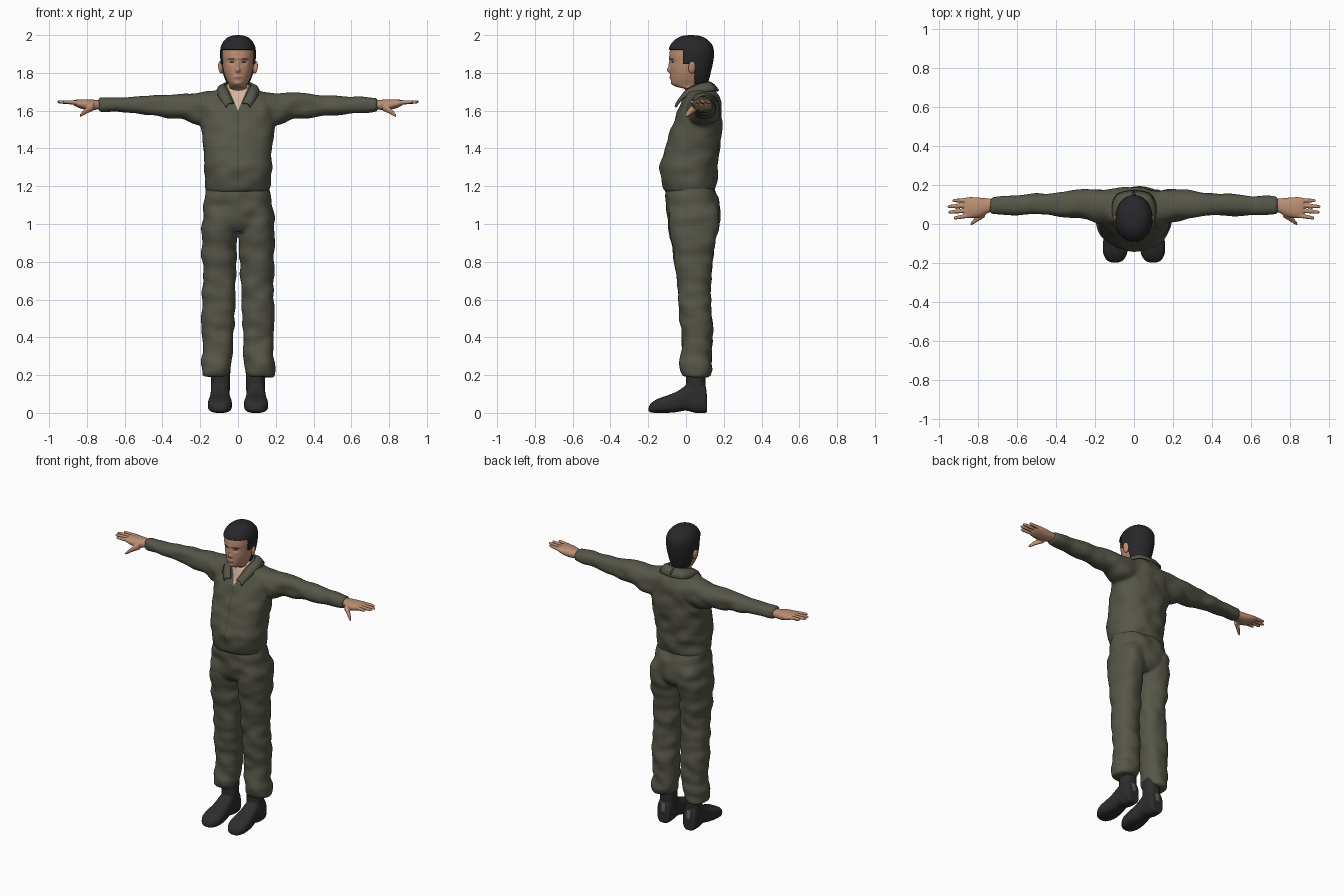
import bpy, bmesh, math
from mathutils import Vector, Matrix, noise

if "Cube" in bpy.data.objects:
    bpy.data.objects.remove(bpy.data.objects["Cube"])


def material(name, r, g, b):
    m = bpy.data.materials.new(name)
    m.use_nodes = True
    m.diffuse_color = (r, g, b, 1)
    bsdf = m.node_tree.nodes["Principled BSDF"]
    bsdf.inputs["Base Color"].default_value = (r, g, b, 1)
    bsdf.inputs["Roughness"].default_value = 0.8
    return m


olive = material("olive cloth", 0.092, 0.092, 0.066)
seam = material("dark olive seam", 0.06, 0.06, 0.045)
skin = material("skin", 0.50, 0.27, 0.17)
chest = material("pale chest skin", 0.68, 0.46, 0.34)
lips = material("lips", 0.36, 0.15, 0.11)
black = material("black hair", 0.021, 0.021, 0.023)
leather = material("boot leather", 0.026, 0.026, 0.027)
grey = material("grey heel patch", 0.12, 0.12, 0.11)


def spline(rows, n):
    """Smooth curve through rows of numbers."""
    out = []
    for i in range(len(rows) - 1):
        quad = [rows[max(i - 1, 0)], rows[i], rows[i + 1], rows[min(i + 2, len(rows) - 1)]]
        for k in range(n):
            t = k / n
            out.append([b + t * (c - a) / 2 + t * t * (a - 2.5 * b + 2 * c - d / 2)
                        + t ** 3 * (1.5 * (b - c) + (d - a) / 2) for a, b, c, d in zip(*quad)])
    return out + [list(rows[-1])]


def loft(bm, axis, rows, n=6, segs=48, p=2.3, flip=1):
    """Closed body along an axis; each row is position, a0, a1, b0, b1."""
    loops = []
    for t, a0, a1, b0, b1 in spline(rows, n):
        loop = []
        for k in range(segs):
            ang = math.tau * k / segs
            c, s = math.cos(ang), math.sin(ang)
            a = (a0 + a1) / 2 + (a1 - a0) / 2 * math.copysign(abs(c) ** (2 / p), c)
            b = (b0 + b1) / 2 + (b1 - b0) / 2 * math.copysign(abs(s) ** (2 / p), s)
            x, y, z = {"x": (t, a, b), "y": (a, t, b), "z": (a, b, t)}[axis]
            loop.append(bm.verts.new((x * flip, y, z)))
        loops.append(loop)
    for lo, hi in zip(loops, loops[1:]):
        for k in range(segs):
            j = (k + 1) % segs
            bm.faces.new((lo[k], lo[j], hi[j], hi[k]))
    bm.faces.new(loops[0])
    bm.faces.new(loops[-1])


def wide(rows):
    """Rows with one half width become symmetric rows."""
    return [(t, -w, w, b0, b1) for t, w, b0, b1 in rows]


def finish(name, bm, mats, voxel=0, smooth=0):
    bmesh.ops.recalc_face_normals(bm, faces=bm.faces)
    mesh = bpy.data.meshes.new(name)
    bm.to_mesh(mesh)
    bm.free()
    obj = bpy.data.objects.new(name, mesh)
    bpy.context.collection.objects.link(obj)
    if voxel:  # fuse overlapping bodies into one skin
        mod = obj.modifiers.new("fuse", "REMESH")
        mod.mode, mod.voxel_size = "VOXEL", voxel
        mod = obj.modifiers.new("relax", "SMOOTH")
        mod.factor, mod.iterations = 0.5, smooth
        bpy.context.view_layer.update()
        fused = bpy.data.meshes.new_from_object(obj.evaluated_get(bpy.context.evaluated_depsgraph_get()))
        obj.modifiers.clear()
        obj.data = fused
    obj.data.materials.clear()
    for m in mats:
        obj.data.materials.append(m)
    for f in obj.data.polygons:
        f.use_smooth = True
    return obj


def cut(bm, point, normal):
    bmesh.ops.bisect_plane(bm, geom=bm.verts[:] + bm.edges[:] + bm.faces[:],
                           plane_co=point, plane_no=normal)


def edit(obj, planes=(), rule=None, wrinkle=0):
    """Wrinkle the cloth, cut clean colour borders, then colour by rule."""
    bm = bmesh.new()
    bm.from_mesh(obj.data)
    bm.normal_update()
    moves = [(v, v.normal * wrinkle * noise.noise(Vector((v.co.x * 11, v.co.y * 7, v.co.z * 15))))
             for v in bm.verts]
    for v, d in moves:
        v.co += d
    for point, normal in planes:
        cut(bm, point, normal)
    for f in bm.faces:
        f.smooth = True
        if rule:
            f.material_index = rule(f.calc_center_median())
    bm.to_mesh(obj.data)
    bm.free()


# Jacket: trunk and sleeves, open at the throat
bm = bmesh.new()
loft(bm, "z", wide([(1.17, .163, -.103, .148), (1.2, .172, -.122, .158), (1.3, .178, -.137, .168),
                    (1.42, .184, -.108, .18), (1.52, .195, -.075, .187), (1.6, .195, -.045, .188),
                    (1.66, .175, -.02, .178), (1.705, .115, 0, .16), (1.735, .072, .01, .135),
                    (1.745, .05, .02, .12)]))
sleeve = [(.08, .01, .175, 1.54, 1.71), (.2, .008, .182, 1.525, 1.694), (.3, .032, .17, 1.558, 1.69),
          (.42, .04, .16, 1.57, 1.682), (.55, .045, .152, 1.583, 1.674), (.68, .048, .146, 1.595, 1.667),
          (.737, .05, .142, 1.597, 1.665)]
for side in (1, -1):
    loft(bm, "x", sleeve, flip=side)
jacket = finish("jacket", bm, [olive, seam, chest], 0.009, 5)
SLOPE, V_LOW = 0.42, 1.6


def jacket_rule(c):
    if c.y < 0.05 and abs(c.x) < (c.z - V_LOW) * SLOPE:
        return 2
    return 1 if c.y < 0 and abs(c.x) < 0.0025 and c.z < V_LOW else 0


edit(jacket, [((0, 0, V_LOW), (1, 0, SLOPE)), ((0, 0, V_LOW), (1, 0, -SLOPE)),
              ((.0025, 0, 0), (1, 0, 0)), ((-.0025, 0, 0), (1, 0, 0))], jacket_rule, 0.012)

# Collar: folded strip running from the nape to the two front points
bm = bmesh.new()
edges = spline([(0, .125, 1.75, 0, .172, 1.705), (.05, .11, 1.75, .085, .15, 1.705),
                (.07, .06, 1.738, .115, .07, 1.695), (.055, .0, 1.705, .1, -.01, 1.67),
                (.022, -.046, 1.64, .065, -.056, 1.618)], 6)
for side in (1, -1):
    strip = []
    for x0, y0, z0, x1, y1, z1 in edges:
        top, low = Vector((x0 * side, y0, z0)), Vector((x1 * side, y1, z1))
        mid = (top + low) / 2 + Vector((side * .008, 0, .008))
        strip.append([bm.verts.new(p) for p in (top, mid, low)])
    for p, q in zip(strip, strip[1:]):
        for k in range(2):
            bm.faces.new((p[k], q[k], q[k + 1], p[k + 1]))
bmesh.ops.remove_doubles(bm, verts=bm.verts, dist=0.0005)
collar = finish("collar", bm, [olive])
mod = collar.modifiers.new("thickness", "SOLIDIFY")
mod.thickness, mod.offset = 0.01, 0

# Trousers: hips and two loose legs gathered at the cuffs
bm = bmesh.new()
loft(bm, "z", wide([(.955, .12, -.06, .13), (1.0, .187, -.092, .172), (1.07, .187, -.103, .186),
                    (1.14, .178, -.107, .17), (1.21, .162, -.1, .145)]))
leg = [(.192, .055, .188, -.015, .122), (.23, .04, .198, -.033, .136), (.33, .028, .188, -.022, .136),
       (.42, .022, .184, -.025, .142), (.5, .018, .195, -.033, .136), (.6, .016, .187, -.037, .131),
       (.75, .012, .188, -.056, .134), (.88, .01, .194, -.072, .15), (.95, .006, .193, -.085, .166),
       (1.06, .006, .185, -.09, .18), (1.12, .02, .16, -.07, .15)]
for side in (1, -1):
    loft(bm, "z", leg, flip=side)
trousers = finish("trousers", bm, [olive], 0.009, 4)
edit(trousers, wrinkle=0.012)

# Boots and hands, one of each per side
foot = [(.112, .06, .13, .004, .07), (.1, .048, .142, 0, .15), (.05, .045, .145, 0, .17),
        (.0, .044, .146, .012, .145), (-.05, .038, .153, .004, .112), (-.1, .032, .159, 0, .092),
        (-.15, .035, .158, 0, .074), (-.185, .055, .14, .002, .052), (-.198, .08, .115, .01, .03)]
shaft = [(.08, .045, .145, .0, .106), (.16, .042, .143, .0, .103), (.26, .04, .145, -.002, .108)]
palm = [(.7, .065, .125, 1.61, 1.655), (.74, .06, .13, 1.606, 1.656), (.79, .036, .135, 1.602, 1.66),
        (.84, .03, .138, 1.614, 1.66), (.868, .036, .134, 1.628, 1.656)]
fingers = [(.045, .925, .03), (.071, .952, .06), (.097, .957, .089), (.122, .932, .12)]
for side, label in ((1, "left"), (-1, "right")):
    bm = bmesh.new()
    loft(bm, "y", foot, p=2.8, flip=side)
    loft(bm, "z", shaft, flip=side)
    boot = finish(label + "_boot", bm, [leather, grey], 0.006, 2)
    edit(boot, rule=lambda c: int(c.y > .08 and abs(abs(c.x) - .095) < .013 and .08 < c.z < .135))

    bm = bmesh.new()
    loft(bm, "x", palm, flip=side, segs=32)
    for base, tip, tip_y in fingers:
        rows = []
        for f, r in ((0, .012), (.5, .0105), (.88, .0085), (1, .004)):
            x, y, z = .84 + (tip - .84) * f, base + (tip_y - base) * f, 1.642 + .005 * f
            rows.append((x, y - r, y + r, z - r, z + r))
        loft(bm, "x", rows, segs=16, flip=side)
    loft(bm, "x", [(.765, .035, .07, 1.6, 1.645), (.8, .014, .045, 1.585, 1.62),
                   (.825, -.002, .022, 1.571, 1.595), (.838, -.006, .006, 1.566, 1.578)],
         segs=16, flip=side)
    finish(label + "_hand", bm, [skin], 0.004, 2)


# Head and neck, with the features pressed into the surface
def bump(x, z, z0, wx, wz, x0=0):
    return math.exp(-((x - x0) / wx) ** 2 - ((z - z0) / wz) ** 2)


bm = bmesh.new()
loft(bm, "z", wide([(1.62, .06, .0, .11), (1.69, .053, .0, .105), (1.715, .052, -.01, .104),
                    (1.728, .046, -.055, .105), (1.745, .052, -.075, .108), (1.77, .064, -.08, .115),
                    (1.81, .077, -.083, .125), (1.86, .084, -.085, .136), (1.9, .087, -.088, .14),
                    (1.94, .082, -.078, .134), (1.972, .062, -.05, .105), (1.988, .034, -.015, .07),
                    (1.992, .004, .02, .03)]), n=12, segs=160, p=2.15)
skull = bm.copy()
for v in bm.verts:
    x, z = abs(v.co.x), v.co.z
    if v.co.y < 0:
        v.co.y += (.008 * bump(x, z, 1.856, .016, .012, .034) - .016 * bump(x, z, 1.814, .012, .013)
                   - .008 * bump(x, z, 1.84, .008, .025) - .006 * bump(x, z, 1.776, .02, .011)
                   - .005 * bump(x, z, 1.742, .02, .012) - .003 * bump(x, z, 1.878, .05, .008))
head = finish("head", bm, [skin, lips, black])


def face_rule(c):
    x, z = abs(c.x), c.z
    if c.y > -.03:
        return 0
    if math.hypot((x - .034) / .013, (z - 1.855) / .0038) < 1:
        return 2
    if math.hypot((x - .036) / .019, (z - 1.875 + (x - .036) ** 2 * 8) / .003) < 1:
        return 2
    return 1 if math.hypot(x / .022, (z - 1.776) / .006) < 1 else 0


edit(head, rule=face_rule)

# Hair: shell cut from the skull, with sideburns and a low nape
borders = {"brow": 1.922, "burn": 1.848, "nape": 1.745}
for z in borders.values():
    cut(skull, (0, 0, z), (0, 0, 1))
for y in (-.014, .045):
    cut(skull, (0, y, 0), (0, 1, 0))


def hairy(c):
    return (c.z > borders["brow"] or (c.y > -.014 and c.z > borders["burn"])
            or (c.y > .045 and c.z > borders["nape"]))


bmesh.ops.recalc_face_normals(skull, faces=skull.faces)
bald = [f for f in skull.faces if not hairy(f.calc_center_median())]
bmesh.ops.delete(skull, geom=bald, context="FACES")
skull.normal_update()
for v, d in [(v, v.normal * .008) for v in skull.verts]:
    v.co += d
hair = finish("hair", skull, [black])
hair.modifiers.new("thickness", "SOLIDIFY").thickness = 0.01

# Ears
for side, label in ((1, "left"), (-1, "right")):
    bm = bmesh.new()
    bmesh.ops.create_uvsphere(bm, u_segments=24, v_segments=16, radius=1)
    place = (Matrix.Translation((side * .092, .032, 1.828)) @ Matrix.Rotation(side * .35, 4, "Z")
             @ Matrix.Rotation(side * .15, 4, "Y") @ Matrix.Diagonal((.011, .02, .033, 1)))
    bmesh.ops.transform(bm, matrix=place, verts=bm.verts)
    finish(label + "_ear", bm, [skin])
